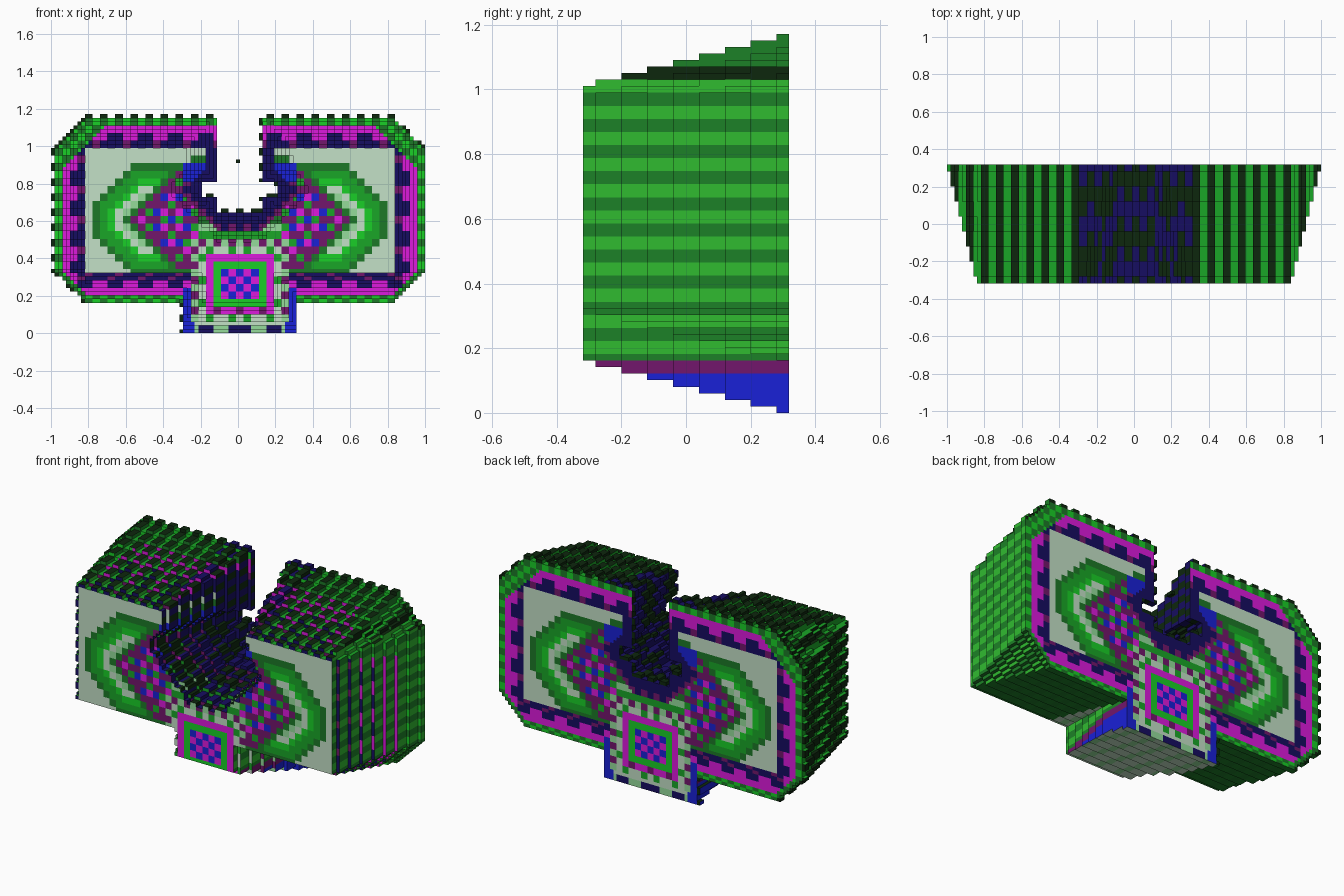
import bpy

if "Cube" in bpy.data.objects:
    bpy.data.objects.remove(bpy.data.objects["Cube"])

C = 2 / 99                                   # cell size; one pixel = 2 cells
YS = [-.318, -.28, -.2, -.12, -.04, .04, .12, .2, .28, .318]
N = 9
PALETTE = {
    "bright": (.01, .62, .02), "green": (.01, .38, .02), "dark": (.012, .19, .02),
    "white": (.55, .75, .57), "pale": (.3, .72, .33), "magenta": (.72, .01, .72),
    "purple": (.17, .008, .15), "blue": (.01, .015, .68), "navy": (.008, .004, .12),
    "black": (.004, .02, .004), "leaf": (.03, .5, .03), "moss": (.012, .22, .02),
}
NAMES = list(PALETTE)
MATS = []
for n in NAMES:
    m = bpy.data.materials.new(n)
    m.diffuse_color = (*PALETTE[n], 1)
    m.use_nodes = True
    m.node_tree.nodes["Principled BSDF"].inputs["Base Color"].default_value = m.diffuse_color
    MATS.append(m)


def half(x):
    return max(x, 1 - x)


def hole_distance(h, z):
    # keyhole between the wings: slot plus wider cavity
    slot = max(0, h - 6) + max(0, 32 - z)
    cavity = max(0, h - 10) + max(0, 36 - z) + max(0, z - 39)
    return min(slot, cavity)


def core(x, z, k):
    # outline of layer k, growing one cell per layer towards the back
    h = half(x)
    if hole_distance(h, z) <= 8 - k:
        return False
    wing = max(0, h - 41) + max(0, 16 - z, z - 48) <= k
    base = h <= 9 + min(k, 6) and 8 - k <= z <= 24
    return wing or base


def bump(x, z, k):
    # teeth on the upward and left-facing edges
    return ((x // 2) % 2 == 0 and core(x, z - 1, k)) or \
           (((z + 1) // 2) % 2 == 0 and core(x + 1, z, k))


LAYERS = [{(x, z) for x in range(-50, 51) for z in range(0, 59)
           if core(x, z, k) or bump(x, z, k)} for k in range(N)]


def pattern(x, z):
    # colour picture on the front and back faces
    if not core(x, z, 8):
        return "black"
    h, u, j = half(x), abs(x // 2), (z + 1) // 2
    odd = (u + j) % 2
    # square motif on the centre block
    s = max(u - 2, abs(j - 6.5) - 1.5)
    if s <= 4 and z >= 3:
        if s <= 0:
            return "magenta" if odd else "blue"
        if s == 1:
            return "bright"
        if s == 2:
            return "purple" if u % 3 == 0 and j % 3 == 0 else "magenta"
        if s == 3:
            return "white" if (u + j) % 3 else "green"
        return "purple" if odd else "pale"
    if z < 8 or (h <= 15 and z < 12):
        if h >= 13:
            return "blue"
        return ("navy" if u % 4 < 2 else "pale") if z < 2 else "white"
    # border bands of the wings
    ring = min(49 - h, 56 - z, z - 8) // 2
    if h > 13 or z > 40:
        if 90 - h - z < 0 or (z - 8) + (49 - h) < 10:
            return "bright" if odd else "dark"
        if ring <= 0:
            return "bright" if odd else "dark"
        if ring == 1:
            return "magenta"
        if ring == 2:
            return "navy" if ((u if z > 50 or z < 16 else j) % 4 < 2) else "magenta"
        if ring == 3:
            return "purple" if (u + j) % 4 == 0 else "navy"
    # lining of the keyhole
    d = hole_distance(h, z)
    if d <= 3:
        return "navy"
    if 40 <= z <= 44 and 10 <= h <= 15:
        return "blue"
    if z < 42 and d <= 5:
        return "purple" if odd else "navy"
    if z < 36 and h < 12:
        return ["purple", "green", "pale", "dark"][j % 4]
    # diamond checker in each wing
    du, dj = abs(u - 9), abs(j - 15)
    e = du + dj if u > 8 else max(dj - du, 0) + du // 2
    if e <= 6:
        if e == 6:
            return "dark"
        if e == 5:
            return "purple"
        return ["blue", "purple", "green", "magenta", "purple"][(du * 2 + dj) % 5]
    # octagonal rings around it
    a = u - 9
    m = int(max(a, dj + 3, (max(a, 0) + dj) * .8 + 1))
    return {11: "white", 10: "dark", 9: "green", 8: "bright", 7: "white",
            6: "pale"}.get(m, "white" if m > 11 else "green")


def side_colour(x, z, dx, dz):
    # striped colours on the edges of the layers
    h, i, j = half(x), x // 2, (z + 1) // 2
    if hole_distance(h, z) <= 9 and z > 20:
        return "black" if (i + j) % 2 == 0 else "navy"
    if dz > 0:
        return "black" if i % 2 == 0 else "green"
    if dz < 0:
        if h <= 15:
            return "white" if i % 3 else "pale"
        return "dark" if i % 2 else "moss"
    if z < 6:
        return "blue"
    if z < 8:
        return "purple"
    if dx < 0:
        return "black" if j % 2 == 0 else "green"
    if z in (51, 52) and h > 40:
        return "black"
    return "leaf" if j % 2 and z < 51 else "moss"


def build(name, owns):
    verts, index, faces, cols = [], {}, [], []

    def quad(pts, col):
        f = []
        for p in pts:
            if p not in index:
                index[p] = len(verts)
                verts.append(((p[0] - .5) * C, YS[p[1]], p[2] * C))
            f.append(index[p])
        faces.append(f)
        cols.append(NAMES.index(col))

    for k, layer in enumerate(LAYERS):
        for x, z in layer:
            if not owns(x):
                continue
            a, b, c, d = (x, z), (x + 1, z), (x + 1, z + 1), (x, z + 1)
            at = lambda p, y: (p[0], y, p[1])
            if k == 0 or (x, z) not in LAYERS[k - 1]:
                quad([at(p, k) for p in (a, b, c, d)], pattern(x, z))
            if k == N - 1 or (x, z) not in LAYERS[k + 1]:
                quad([at(p, k + 1) for p in (d, c, b, a)], pattern(x, z))
            for dx, dz, p, q in ((0, -1, a, b), (1, 0, b, c), (0, 1, c, d), (-1, 0, d, a)):
                if (x + dx, z + dz) not in layer:
                    quad([at(q, k), at(p, k), at(p, k + 1), at(q, k + 1)],
                         side_colour(x, z, dx, dz))
    me = bpy.data.meshes.new(name)
    me.from_pydata(verts, [], faces)
    for m in MATS:
        me.materials.append(m)
    me.polygons.foreach_set("material_index", cols)
    me.update()
    bpy.context.collection.objects.link(bpy.data.objects.new(name, me))


build("left_wing", lambda x: x < -14)
build("centre_block", lambda x: -14 <= x <= 15)
build("right_wing", lambda x: x > 15)

# small floating pin in the slot
bpy.ops.mesh.primitive_cube_add(size=1, location=(0, .298, 45.5 * C))
pin = bpy.context.object
pin.name = "slot_pin"
pin.scale = (C, .04, C)
pin.data.materials.append(MATS[NAMES.index("black")])
